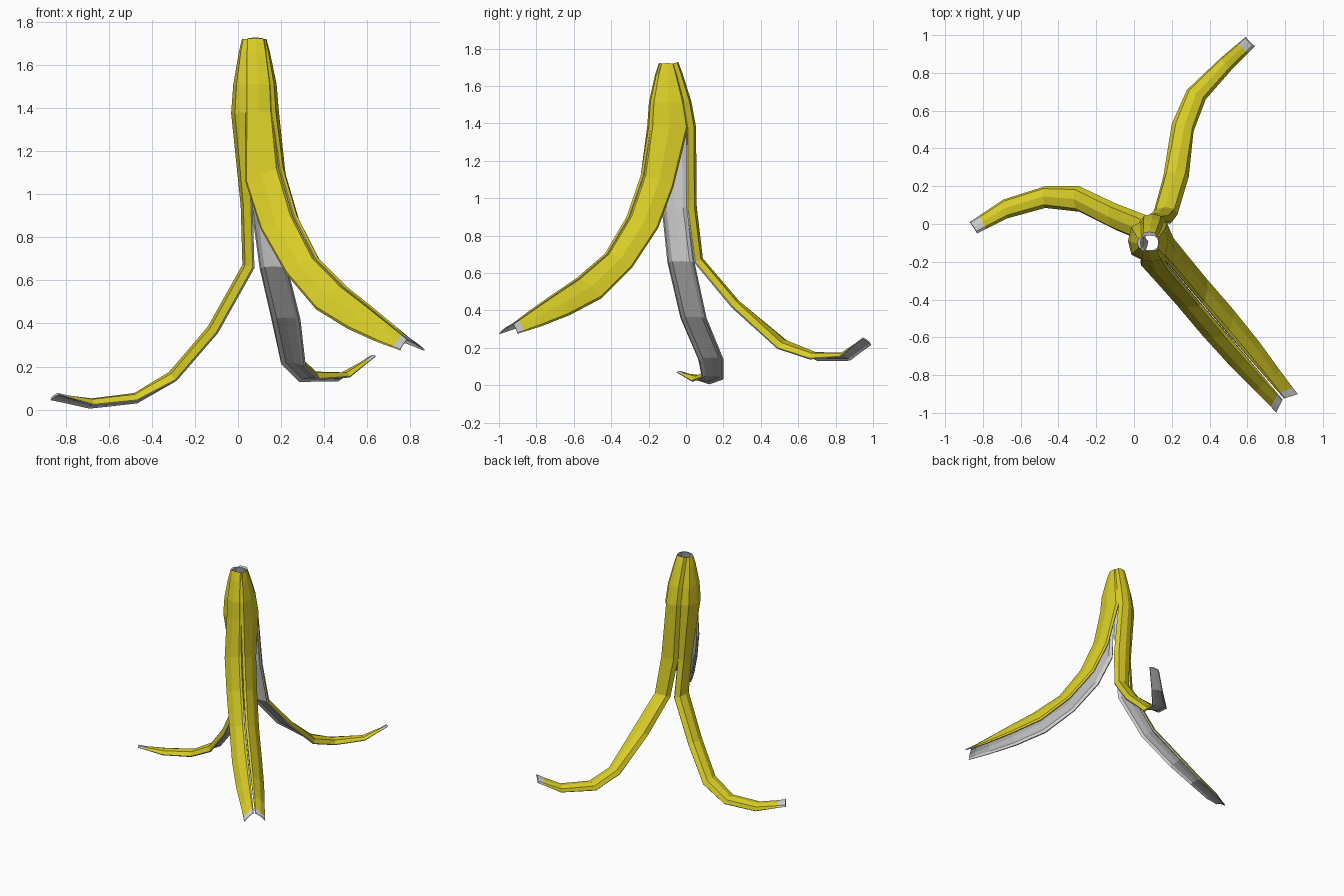
import bpy, bmesh
from mathutils import Vector as V

if "Cube" in bpy.data.objects:
    bpy.data.objects.remove(bpy.data.objects["Cube"])


def material(name, color):
    m = bpy.data.materials.new(name)
    m.diffuse_color = color
    m.use_nodes = True
    m.node_tree.nodes["Principled BSDF"].inputs["Base Color"].default_value = m.diffuse_color
    return m


SKIN = material("yellow_skin", (0.69, 0.61, 0.02, 1))
PITH = material("pale_pith", (0.8, 0.8, 0.8, 1))

# Strip cross-sections: (fraction across the width, bulge as fraction of width)
BROAD = [(0, 0), (.05, .09), (.5, .16), (.95, .09), (1, 0)]
DEEP = [(0, 0), (.13, .25), (.5, .34), (.87, .25), (1, 0)]
INNER = [(.95, -.06), (.82, .05), (.5, .08), (.18, .05), (.05, -.06)]


def strip(name, outer, pairs):
    """Loft a curved peel strip through pairs of edge points, top to tip."""
    pairs = [(V(p), V(q)) for p, q in pairs]
    a, b = pairs[-2:]
    pairs.insert(-1, (a[0].lerp(b[0], .72), a[1].lerp(b[1], .72)))
    mids = [(p + q) / 2 for p, q in pairs]
    bm = bmesh.new()
    rings = []
    for i, (p, q) in enumerate(pairs):
        u = q - p
        t = mids[min(i + 1, len(mids) - 1)] - mids[max(i - 1, 0)]
        n = t.cross(u).normalized() * u.length
        # Deep strips flatten towards the tip
        flat = .6 if i >= len(pairs) - 2 else 1
        rings.append([bm.verts.new(p + u * f + n * h * flat) for f, h in outer + INNER])
    size = len(rings[0])
    for i in range(len(rings) - 1):
        for j in range(size):
            k = (j + 1) % size
            f = bm.faces.new((rings[i][j], rings[i][k], rings[i + 1][k], rings[i + 1][j]))
            # Skin outside, pith inside and on the torn tip
            f.material_index = 0 if j < 4 and i < len(rings) - 2 else 1
    # Thin end walls, one quad per facet
    for r in (rings[0], rings[-1]):
        for j in range(4):
            bm.faces.new((r[j], r[j + 1], r[8 - j], r[9 - j])).material_index = 1
    bmesh.ops.recalc_face_normals(bm, faces=bm.faces)
    me = bpy.data.meshes.new(name)
    bm.to_mesh(me)
    bm.free()
    me.materials.append(SKIN)
    me.materials.append(PITH)
    bpy.context.collection.objects.link(bpy.data.objects.new(name, me))


def corners(z, x0, x1, y0, y1):
    """Corners of the closed neck: front left, front right, back right, back left."""
    return [(x0, y0, z), (x1, y0, z), (x1, y1, z), (x0, y1, z)]


NECK = [corners(1.72, .04, .122, -.132, -.068),
        corners(1.66, .038, .132, -.15, -.05),
        corners(1.51, .036, .152, -.18, -.01),
        corners(1.38, .036, .158, -.188, .012)]


def neck(i, j):
    return [(c[i], c[j]) for c in NECK]


# Front pair of strips, still joined along an upper ridge
def along(r, w, z):
    return (.075 + .65 * r + .76 * w, -.09 - .76 * r + .65 * w, z)


# (ridge distance, ridge height, lower edge distance, half width, lower edge height)
PAIR = [(.18, 1.12, .06, .105, 1.06), (.28, .9, .165, .102, .84),
        (.435, .7, .345, .1, .63), (.64, .567, .56, .1, .465),
        (.82, .475, .78, .095, .375), (.97, .395, .97, .082, .315),
        (1.10, .325, 1.13, .075, .275)]
strip("front_left_strip", BROAD, neck(0, 1) +
      [(along(r2, -w, z2), along(r, -.004, z)) for r, z, r2, w, z2 in PAIR])
strip("front_right_strip", BROAD, neck(1, 2) +
      [(along(r, .004, z), along(r2, w, z2)) for r, z, r2, w, z2 in PAIR])

# Left strip, curling out along the ground
strip("left_strip", DEEP, neck(3, 0) + [
    ((.06, .01, .95), (.06, -.13, .95)),
    ((.068, .045, .66), (.068, -.10, .66)),
    ((-.10, .11, .36), (-.10, -.03, .36)),
    ((-.29, .20, .14), (-.29, .065, .14)),
    ((-.47, .20, .035), (-.47, .085, .045)),
    ((-.69, .13, .01), (-.67, .03, .025)),
    ((-.87, .01, .045), (-.83, -.05, .07))])

# Back strip, curling out behind
strip("back_strip", DEEP, neck(2, 3) + [
    ((.20, .01, .95), (.06, .01, .95)),
    ((.23, .05, .66), (.10, .05, .66)),
    ((.29, .25, .42), (.155, .25, .42)),
    ((.315, .49, .20), (.20, .53, .215)),
    ((.38, .66, .145), (.28, .71, .135)),
    ((.52, .82, .155), (.46, .88, .135)),
    ((.64, .94, .25), (.59, .99, .215))])
